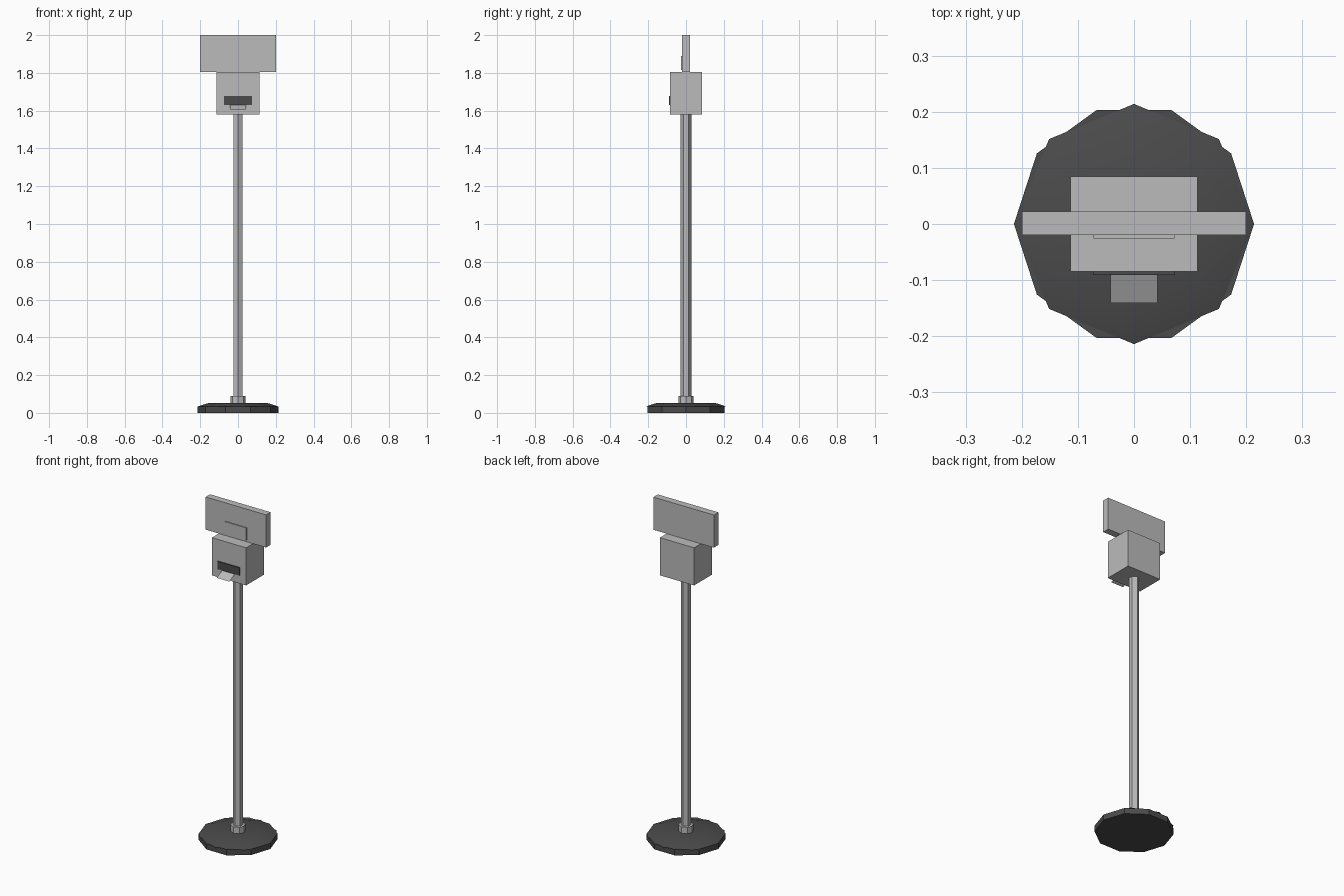
import bpy, bmesh, math

cube = bpy.data.objects.get("Cube")
if cube:
    bpy.data.objects.remove(cube, do_unlink=True)


def material(name, value):
    mat = bpy.data.materials.new(name)
    mat.use_nodes = True
    colour = (value, value, value, 1)
    mat.diffuse_color = colour
    mat.node_tree.nodes["Principled BSDF"].inputs["Base Color"].default_value = colour
    return mat


GREY = material("light grey", 0.5)
DARK = material("dark grey", 0.07)


def finish(name, bm, mat):
    bmesh.ops.recalc_face_normals(bm, faces=bm.faces)
    mesh = bpy.data.meshes.new(name)
    bm.to_mesh(mesh)
    bm.free()
    mesh.materials.append(mat)
    obj = bpy.data.objects.new(name, mesh)
    bpy.context.collection.objects.link(obj)
    return obj


def box(name, mat, half_width, y0, y1, z0, z1):
    bm = bmesh.new()
    bmesh.ops.create_cube(bm, size=1)
    for v in bm.verts:
        v.co = (v.co.x * 2 * half_width,
                y0 if v.co.y < 0 else y1,
                z0 if v.co.z < 0 else z1)
    return finish(name, bm, mat)


def prism(name, mat, sides, r0, r1, z0, z1, start=0):
    """Upright prism or frustum whose first corner points along the start angle."""
    bm = bmesh.new()
    rings = []
    for r, z in ((r0, z0), (r1, z1)):
        angles = [start + math.tau * i / sides for i in range(sides)]
        rings.append([bm.verts.new((r * math.cos(a), r * math.sin(a), z)) for a in angles])
        bm.faces.new(rings[-1])
    low, high = rings
    for i in range(sides):
        j = (i + 1) % sides
        bm.faces.new((low[i], low[j], high[j], high[i]))
    return finish(name, bm, mat)


# Weighted foot: straight disc with a shallow tapered cap
prism("base_disc", DARK, 10, 0.214, 0.214, 0, 0.034)
cap = prism("base_cap", DARK, 8, 0.214, 0.157, 0.034, 0.052)
bpy.ops.object.select_all(action='DESELECT')
cap.select_set(True)
bpy.context.view_layer.objects.active = cap
bpy.ops.object.shade_smooth_by_angle()

# Collar and pole
prism("collar", GREY, 8, 0.041, 0.041, 0.052, 0.09)
prism("pole", GREY, 6, 0.028, 0.028, 0.05, 1.58, math.pi / 2)

# Dispenser body with its outlet slot
box("dispenser_body", GREY, 0.113, -0.085, 0.085, 1.58, 1.805)
box("outlet_slot", DARK, 0.073, -0.091, -0.085, 1.63, 1.677)

# Sloping sheet hanging out of the outlet
bm = bmesh.new()
bm.faces.new([bm.verts.new(co) for co in (
    (-0.042, -0.141, 1.605), (0.042, -0.141, 1.605),
    (0.042, -0.09, 1.63), (-0.042, -0.09, 1.63))])
finish("outlet_sheet", bm, GREY)

# Sign board with a thin raised panel
box("sign_board", GREY, 0.2, -0.02, 0.022, 1.805, 2)
box("sign_panel", GREY, 0.072, -0.026, -0.02, 1.815, 1.89)
